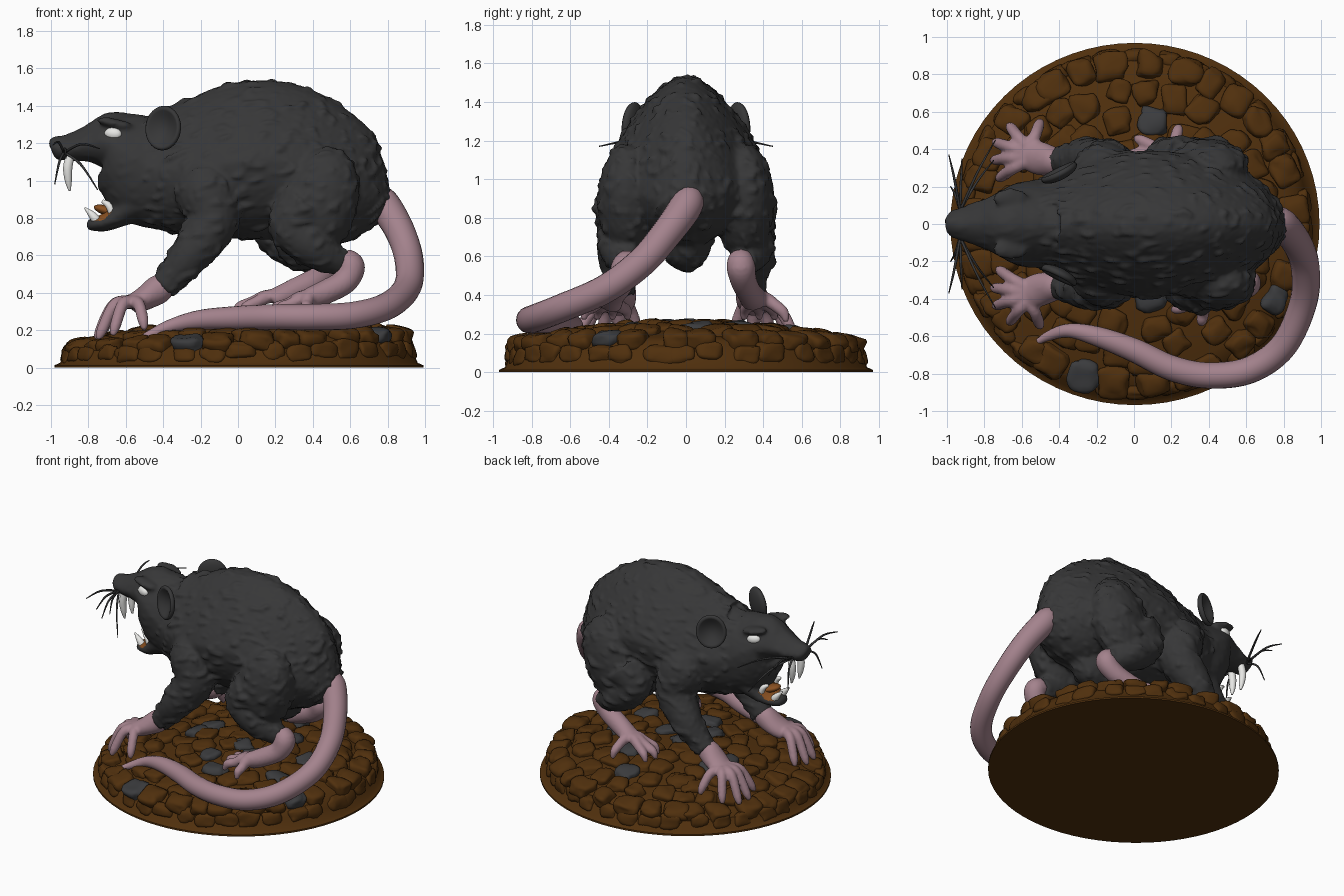
import bpy, bmesh, math, random
from mathutils import Vector, Matrix, noise

if "Cube" in bpy.data.objects:
    bpy.data.objects.remove(bpy.data.objects["Cube"])

random.seed(4)


def material(name, rgb):
    m = bpy.data.materials.new(name)
    m.diffuse_color = (*rgb, 1)
    m.use_nodes = True
    m.node_tree.nodes["Principled BSDF"].inputs["Base Color"].default_value = m.diffuse_color
    return m


FUR = material("dark grey fur", (0.038, 0.038, 0.039))
SKIN = material("pink skin", (0.37, 0.225, 0.265))
EARTH = material("brown cobble", (0.08, 0.029, 0.004))
STONE = material("grey stone", (0.043, 0.044, 0.047))
WHITE = material("white", (0.8, 0.8, 0.78))
TONGUE = material("orange brown mouth", (0.25, 0.08, 0.015))


def make(name, bm, mat):
    bmesh.ops.recalc_face_normals(bm, faces=bm.faces)
    me = bpy.data.meshes.new(name)
    bm.to_mesh(me)
    bm.free()
    me.materials.append(mat)
    me.polygons.foreach_set("use_smooth", [True] * len(me.polygons))
    ob = bpy.data.objects.new(name, me)
    bpy.context.collection.objects.link(ob)
    return ob


def loft(bm, pts, k=0.0, sides=20, steps=6):
    """Sweep elliptical rings (x,y,z,ra[,rb]) along a smooth path; k narrows the top."""
    pts = [Vector(p if len(p) == 5 else (*p, p[3])) for p in pts]
    ext = [pts[0]] + pts + [pts[-1]]
    path = []
    for i in range(len(pts) - 1):
        a, b, c, d = ext[i:i + 4]
        for j in range(steps):
            t = j / steps
            path.append(0.5 * (2 * b + (c - a) * t + (2 * a - 5 * b + 4 * c - d) * t * t
                               + (3 * b - a - 3 * c + d) * t ** 3))
    path.append(pts[-1])
    side, rings = Vector((0, 1, 0)), []
    for i, p in enumerate(path):
        tan = (path[min(i + 1, len(path) - 1)] - path[max(i - 1, 0)]).to_3d().normalized()
        side = (side - tan * side.dot(tan)).normalized()
        up = tan.cross(side)
        ring = []
        for s in range(sides):
            c, u = math.cos(math.tau * s / sides), math.sin(math.tau * s / sides)
            ring.append(bm.verts.new(p.to_3d() + side * c * p[3] * (1 - k * max(0, u)) + up * u * p[4]))
        rings.append(ring)
    for r0, r1 in zip(rings, rings[1:]):
        for s in range(sides):
            bm.faces.new((r0[s], r0[s - 1], r1[s - 1], r1[s]))
    bm.faces.new(rings[0])
    bm.faces.new(rings[-1][::-1])


def ball(bm, loc, rad, rot=(0, 0, 0), seg=20):
    m = Matrix.Translation(loc)
    for ax, ang in zip("XYZ", rot):
        m = m @ Matrix.Rotation(ang, 4, ax)
    m = m @ Matrix.Diagonal((*rad, 1))
    return bmesh.ops.create_uvsphere(bm, u_segments=seg, v_segments=seg // 2, radius=1, matrix=m)["verts"]


def fuse(ob, voxel, smooth):
    """Merge overlapping parts into one skin."""
    r = ob.modifiers.new("fuse", "REMESH")
    r.mode, r.voxel_size = "VOXEL", voxel
    s = ob.modifiers.new("soften", "SMOOTH")
    s.factor, s.iterations = 0.5, smooth
    me = bpy.data.meshes.new_from_object(ob.evaluated_get(bpy.context.evaluated_depsgraph_get()))
    ob.modifiers.clear()
    ob.data = me
    me.polygons.foreach_set("use_smooth", [True] * len(me.polygons))


# Furry body: torso, head, jaw, limbs
bm = bmesh.new()
loft(bm, [(-.5, 0, 1.08, .23, .27), (-.38, 0, 1.06, .29, .33), (-.2, 0, 1.07, .35, .375), (0, 0, 1.10, .39, .42),
          (.2, 0, 1.11, .385, .42), (.4, 0, 1.04, .36, .39), (.6, 0, .945, .28, .32), (.72, 0, .9, .18, .2),
          (.79, 0, .88, .09, .09)], k=.42, sides=32)
ball(bm, (.36, 0, .7), (.17, .14, .18))
loft(bm, [(-1.0, 0, 1.17, .045, .04), (-.98, 0, 1.175, .07, .06), (-.91, 0, 1.175, .095, .07),
          (-.8, 0, 1.195, .135, .1), (-.7, 0, 1.205, .185, .16), (-.64, 0, 1.18, .21, .205), (-.57, 0, 1.13, .23, .265),
          (-.48, 0, 1.08, .24, .325), (-.35, 0, 1.07, .27, .33)], k=.33, sides=28)
loft(bm, [(-.81, 0, .765, .04, .02), (-.78, 0, .765, .075, .035), (-.7, 0, .78, .11, .05), (-.61, 0, .835, .15, .08),
          (-.5, 0, .92, .19, .165), (-.35, 0, .92, .2, .2)])
ball(bm, (-.985, 0, 1.2), (.025, .04, .03))
for s, dx in ((-1, 0), (1, -.1)):
    # thigh, shin, arm, brow
    ball(bm, (.43 + dx * .4, s * .305, .88), (.21, .155, .31), (0, .3, 0))
    loft(bm, [(.36 + dx, s * .33, .86, .15), (.28 + dx, s * .34, .76, .12), (.4 + dx, s * .34, .65, .115),
              (.52 + dx, s * .31, .575, .08), (.58 + dx * 1.3, s * .29, .555, .06)])
    loft(bm, [(-.2, s * .2, 1.1, .1), (-.17, s * .26, .95, .17), (-.14, s * .31, .78, .14),
              (-.25, s * .35, .61, .11), (-.34, s * .34, .5, .085), (-.4, s * .335, .43, .075)])
    ball(bm, (-.66, s * .135, 1.305), (.1, .055, .025), (0, .2, 0))
body = make("furry_body", bm, FUR)
fuse(body, 0.0145, 5)

# Fur tufts: sparse raised clumps that lie along the body
bm = bmesh.new()
bm.from_mesh(body.data)
bm.normal_update()
moves = []
for v in bm.verts:
    x, y, z = v.co
    n = noise.noise(Vector((x * 11 + z * 4, y * 24, z * 24 - x * 6)))
    n = max(0, n - .12) * .03 + noise.noise(v.co * 40) * .002
    moves.append(v.normal * n * (1 if x > -.5 else .25))
for v, m in zip(bm.verts, moves):
    v.co += m
bm.to_mesh(body.data)
bm.free()
# Inside of the lower jaw
body.data.materials.append(TONGUE)
for f in body.data.polygons:
    c = f.center
    if -.775 < c.x < -.6 and abs(c.y) < .1 and .78 < c.z < .96 and f.normal.dot(Vector((-.8, 0, .98)) - c) > .07:
        f.material_index = 1

# Ears: shallow cups
for s, label in ((-1, "near"), (1, "far")):
    bm = bmesh.new()
    for v in ball(bm, (0, 0, 0), (1, 1, 1), seg=28):
        x, y, z = v.co
        r2 = x * x + y * y
        v.co.z = z * .8 if z < 0 else z * .8 - 1.3 * max(0, 1 - r2 * 1.25)
    out = Vector((-.5, s, .1)).normalized()
    rot = out.to_track_quat("Z", "Y").to_matrix().to_4x4()
    bm.transform(Matrix.Translation((-.4, s * .275, 1.28)) @ rot @ Matrix.Diagonal((.105, .12, .05, 1)))
    make(label + "_ear", bm, FUR)

# Eyes, teeth, tongue, whiskers
bm = bmesh.new()
for s in (-1, 1):
    ball(bm, (-.668, s * .158, 1.25), (.048, .026, .033), (0, .1, s * .3))
make("eyes", bm, WHITE)
bm = bmesh.new()
for s in (-1, 1):
    loft(bm, [(-.895, s * .05, 1.14, .024), (-.91, s * .052, 1.07, .026), (-.907, s * .048, 1.0, .02),
              (-.9, s * .045, .945, .006)], sides=10)
    loft(bm, [(-.745, s * .045, .77, .026), (-.775, s * .045, .81, .023), (-.82, s * .04, .855, .005)], sides=10)
    loft(bm, [(-.67, s * .08, .82, .022), (-.69, s * .08, .865, .02), (-.725, s * .07, .89, .01)], sides=10)
make("teeth", bm, WHITE)
bm = bmesh.new()
ball(bm, (-.69, 0, .835), (.085, .06, .028), (0, .3, 0))
make("tongue", bm, TONGUE)
bm = bmesh.new()
for s in (-1, 1):
    for end in ((-.99, .37, 1.19), (-.98, .2, .98), (-.92, .35, 1.12), (-.74, .45, 1.17), (-.75, .34, .95)):
        e = Vector(end)
        a = Vector((-.93, .07, 1.15))
        m = (a + e) / 2 + Vector((0, .02, .035))
        loft(bm, [(a.x, s * a.y, a.z, .008), (m.x, s * m.y, m.z, .007), (e.x, s * e.y, e.z, .003)], sides=6)
make("whiskers", bm, FUR)


def paw(name, bones, tips, knuckle_z, arch):
    """Foot bones followed by bent toes that fan out to the given tips."""
    bm = bmesh.new()
    loft(bm, bones)
    px, py, pz = bones[-1][:3]
    for x, y, z in tips:
        kx, ky = px + (x - px) * .55, py + (y - py) * .6
        loft(bm, [(px + .03, py, pz, .034), (px + (x - px) * .2, py + (y - py) * .3, pz + arch * .5, .038),
                  (kx, ky, knuckle_z + arch, .033), (px + (x - px) * .88, py + (y - py) * .9, z + .05, .03),
                  (x, y, z, .014)], sides=10)
    fuse(make(name, bm, SKIN), 0.011, 3)


# Front hands and hind feet
for s, label in ((-1, "near"), (1, "far")):
    paw(label + "_front_paw",
        [(-.385, s * .335, .45, .066), (-.43, s * .335, .415, .078), (-.5, s * .35, .37, .09, .065),
         (-.56, s * .37, .34, .085, .055)],
        [(-.73, s * .24, .17), (-.76, s * .34, .15), (-.75, s * .44, .15), (-.67, s * .53, .17), (-.5, s * .55, .2)],
        .31, .02)
paw("near_hind_foot",
    [(.56, -.3, .575, .065), (.605, -.315, .54, .075), (.57, -.34, .46, .068), (.46, -.38, .4, .065), (.38, -.4, .365, .075, .055)],
    [(.19, -.3, .27), (.18, -.38, .27), (.21, -.46, .27), (.36, -.53, .27)], .32, .02)
paw("far_hind_foot",
    [(.44, .285, .59, .065), (.48, .285, .545, .075), (.42, .3, .47, .068), (.3, .33, .41, .065), (.2, .36, .37, .075, .055)],
    [(.02, .3, .27), (-.02, .38, .27), (.01, .46, .27), (.24, .52, .26)], .33, .02)

# Tail sweeping round the near side of the base
bm = bmesh.new()
loft(bm, [(.75, .01, .91, .075), (.79, 0, .86, .085), (.87, -.1, .72, .08), (.915, -.23, .57, .077),
          (.905, -.42, .43, .074), (.8, -.65, .33, .073), (.62, -.78, .28, .072), (.4, -.81, .27, .07),
          (.2, -.77, .27, .068), (0, -.675, .265, .064), (-.2, -.6, .255, .053), (-.35, -.57, .225, .037),
          (-.46, -.6, .18, .026), (-.535, -.645, .15, .01)], steps=8)
make("tail", bm, SKIN)


# Round base: flared rim, earth dome that rises a little towards the tail
bm = bmesh.new()
N, rings = 72, []
for r, z in [(.975, 0), (.975, .012), (.945, .025), (.915, .09), (.87, .125), (.8, .15), (.6, .19), (.4, .215), (.2, .232), (.05, .238)]:
    rings.append([])
    for i in range(N):
        a = math.tau * i / N
        x = r * 1.012 * math.cos(a)
        rings[-1].append(bm.verts.new((x + .005, r * .993 * math.sin(a), z + (.04 * x if z > .1 else 0))))
for a, b in zip(rings, rings[1:]):
    for i in range(N):
        bm.faces.new((a[i - 1], a[i], b[i], b[i - 1]))
bm.faces.new(rings[0][::-1])
bm.faces.new(rings[-1])
base = make("earth_base", bm, EARTH)
bpy.context.view_layer.objects.active = base
base.select_set(True)
bpy.ops.object.shade_smooth_by_angle(angle=math.radians(50))


# Cobbles: rounded irregular stones in jittered rings
def cobble(bm, x, y, z, size, ang, tilt):
    m = (Matrix.Translation((x, y, z)) @ Matrix.Rotation(ang, 4, "Z") @ Matrix.Rotation(tilt, 4, "Y"))
    off = Vector((x, y, z)) * 9
    for v in bmesh.ops.create_icosphere(bm, subdivisions=3, radius=1)["verts"]:
        c = Vector([math.copysign(abs(a) ** .68, a) for a in v.co])
        c *= 1 + .32 * noise.noise(v.co * 1.2 + off)
        v.co = m @ Vector([a * b for a, b in zip(c, size)])


brown, grey = bmesh.new(), bmesh.new()
grey_spots = [(.11, .57), (.05, -.4), (.36, -.52), (.67, -.4), (-.32, -.78), (.27, .25), (-.3, .1),
              (.02, .02), (.18, -.17), (.48, .08), (-.12, -.25), (-.12, .3), (.55, -.2)]
for ring in range(6):
    r = .08 + ring * .155
    n = round(math.tau * r / .17)
    for i in range(n):
        a = math.tau * (i + .5 * (ring % 2) + random.uniform(-.25, .25)) / n
        rr = r + random.uniform(-.035, .035) * (ring < 5)
        x, y = rr * math.cos(a), rr * math.sin(a)
        is_grey = any(math.hypot(x - gx, y - gy) < .085 for gx, gy in grey_spots)
        size = (random.uniform(.062, .085), random.uniform(.065, .092), .05)
        cobble(grey if is_grey else brown, x, y, .222 + .04 * x - .115 * rr * rr, size,
               a + random.uniform(-.3, .3) * (ring < 5), .05 + .22 * rr)
# Stones that face outwards round the edge
for i in range(36):
    a = math.tau * (i + random.uniform(-.25, .25)) / 36
    size = (.04, random.uniform(.06, .085), random.uniform(.045, .055))
    cobble(brown, .91 * math.cos(a), .895 * math.sin(a), .08 + .015 * math.cos(a) + random.uniform(-.01, .01), size, a, -.2)
make("brown_cobbles", brown, EARTH)
make("grey_cobbles", grey, STONE)
